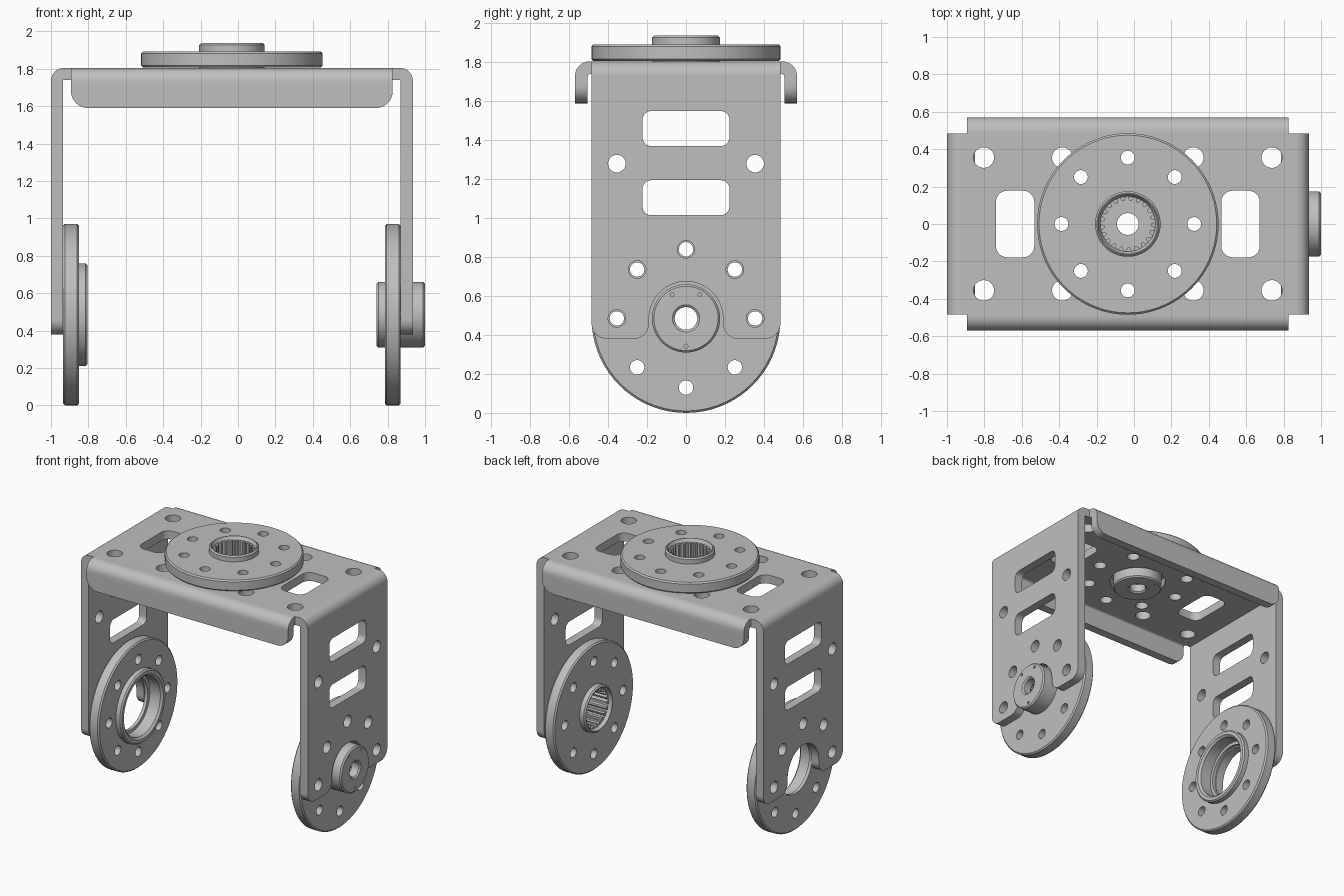
import bpy, bmesh
from math import pi, cos, sin, tan, atan2, radians
from mathutils import Vector

cube = bpy.data.objects.get("Cube")
if cube:
    bpy.data.objects.remove(cube, do_unlink=True)

COLOR = (0.52, 0.52, 0.52, 1)
metal = bpy.data.materials.new("light grey metal")
metal.use_nodes = True
metal.diffuse_color = COLOR
metal.node_tree.nodes["Principled BSDF"].inputs["Base Color"].default_value = COLOR

MID = -0.033          # middle of the bracket in x
T = 0.065             # sheet thickness
AXLE = 0.485          # height of the horn axles, also the horn radius
BOLT = 0.355          # bolt circle radius
AXES = {"x": lambda u, v, w: (w, u, v),
        "y": lambda u, v, w: (u, w, v),
        "z": lambda u, v, w: (u, v, w)}


def fillet(corners, steps=8):
    """Outline from (u, v) or (u, v, radius) corners."""
    out = []
    for i, c in enumerate(corners):
        p = Vector(c[:2])
        if len(c) == 2:
            out.append(p)
            continue
        a = (Vector(corners[i - 1][:2]) - p).normalized()
        b = (Vector(corners[(i + 1) % len(corners)][:2]) - p).normalized()
        half = a.angle(b) / 2
        centre = p + (a + b).normalized() * c[2] / sin(half)
        s = p + a * c[2] / tan(half) - centre
        e = p + b * c[2] / tan(half) - centre
        turn = atan2(s.x * e.y - s.y * e.x, s.dot(e))
        start = atan2(s.y, s.x)
        for k in range(steps + 1):
            t = start + turn * k / steps
            out.append(centre + Vector((cos(t), sin(t))) * c[2])
    return out


def circle(u, v, r, n=32):
    return [(u + r * cos(2 * pi * k / n), v + r * sin(2 * pi * k / n)) for k in range(n)]


def rectangle(u0, u1, v0, v1, r):
    return fillet([(u0, v0, r), (u1, v0, r), (u1, v1, r), (u0, v1, r)])


def ring(u, v, r, angles=range(0, 360, 45)):
    return [circle(u + BOLT * cos(radians(a)), v + BOLT * sin(radians(a)), r) for a in angles]


def finish(name, bm):
    bmesh.ops.recalc_face_normals(bm, faces=bm.faces)
    mesh = bpy.data.meshes.new(name)
    bm.to_mesh(mesh)
    bm.free()
    mesh.materials.append(metal)
    obj = bpy.data.objects.new(name, mesh)
    bpy.context.collection.objects.link(obj)
    return obj


def prisms(name, parts, axis):
    """Extrude each (outline, low, high) along an axis into one object."""
    bm = bmesh.new()
    for outline, lo, hi in parts:
        low = [bm.verts.new(AXES[axis](p[0], p[1], lo)) for p in outline]
        high = [bm.verts.new(AXES[axis](p[0], p[1], hi)) for p in outline]
        bm.faces.new(low[::-1])
        bm.faces.new(high)
        for k in range(len(low)):
            j = (k + 1) % len(low)
            bm.faces.new((low[k], low[j], high[j], high[k]))
    return finish(name, bm)


def lathe(name, profile):
    """Revolve a closed (radius, z) profile around z."""
    bm = bmesh.new()
    verts = [bm.verts.new((r, 0, z)) for r, z in profile]
    edges = [bm.edges.new((verts[k - 1], verts[k])) for k in range(len(verts))]
    bmesh.ops.spin(bm, geom=verts + edges, cent=(0, 0, 0), axis=(0, 0, 1),
                   angle=2 * pi, steps=72, use_merge=True)
    bmesh.ops.remove_doubles(bm, verts=bm.verts, dist=1e-5)
    return finish(name, bm)


def cut(obj, parts, axis):
    cutter = prisms("cutter", parts, axis)
    cutter.hide_render = True
    mod = obj.modifiers.new("holes", "BOOLEAN")
    mod.operation, mod.solver, mod.object = "DIFFERENCE", "EXACT", cutter
    bpy.context.view_layer.objects.active = obj
    bpy.ops.object.modifier_apply(modifier=mod.name)
    bpy.data.objects.remove(cutter, do_unlink=True)


def smooth(obj):
    bpy.ops.object.select_all(action="DESELECT")
    obj.select_set(True)
    bpy.context.view_layer.objects.active = obj
    bpy.ops.object.shade_smooth_by_angle(angle=radians(30))


parts = []

# Top plate with the bends into both legs
arch = fillet([(-1, 1.73), (-1, 1.805, 0.07), (0.935, 1.805, 0.07), (0.935, 1.73),
               (0.87, 1.73), (0.87, 1.74), (-0.935, 1.74), (-0.935, 1.73)])
top_plate = prisms("top_plate", [(arch, -AXLE, AXLE)], "y")
holes = ring(MID, 0, 0.045) + [circle(MID, 0, 0.2, 48)]
for s in (-1, 1):
    x = sorted((MID + s * 0.5, MID + s * 0.705))
    holes.append(rectangle(x[0], x[1], -0.178, 0.178, 0.06))
    for y in (-BOLT, BOLT):
        holes += [circle(MID + s * 0.77, y, 0.055), circle(MID + s * 0.35, y, 0.055)]
cut(top_plate, [(h, 1.6, 2) for h in holes], "z")
parts.append(top_plate)

# Legs with an open notch for the hub, bolt holes and slots
half_leg = [(AXLE, 1.73), (AXLE, 0.38, 0.08), (0.19, 0.38, 0.08), (0.19, 0.675, 0.1899)]
leg_outline = fillet(half_leg + [(-c[0],) + c[1:] for c in reversed(half_leg)], 12)
leg_holes = ring(0, AXLE, 0.045, range(0, 181, 45))
leg_holes += [circle(s * BOLT, 1.28, 0.045) for s in (-1, 1)]
leg_holes += [rectangle(-0.223, 0.223, z, z + 0.18, 0.045) for z in (1.015, 1.37)]
for name, x in (("right_leg", -1), ("left_leg", 0.935 - T)):
    leg = prisms(name, [(leg_outline, x, x + T)], "x")
    cut(leg, [(h, x - 0.1, x + T + 0.1) for h in leg_holes], "x")
    parts.append(leg)

# Folded flanges at the front and back
x0, x1 = MID - 0.86, MID + 0.86
skirt = fillet([(x0, 1.70), (x1, 1.70), (x1, 1.59, 0.09), (x0, 1.59, 0.09)])
bend = [(0.48, 1.805), (0.57, 1.805, 0.075), (0.57, 1.70),
        (0.505, 1.70), (0.505, 1.74, 0.015), (0.48, 1.74)]
for name, s in (("front_flange", -1), ("back_flange", 1)):
    outline = fillet([(s * c[0],) + c[1:] for c in bend])
    parts.append(prisms(name + "_bend", [(outline, x0, x1)], "x"))
    parts.append(prisms(name, [(skirt, *sorted((s * 0.505, s * 0.57)))], "y"))

# Splined drive horns: disc, raised collar, hub behind
B = 0.01
drive_profile = [(0.058, -0.12), (0.07, -0.13), (0.165, -0.13), (0.175, -0.12), (0.175, 0),
                 (AXLE - B, 0), (AXLE, B), (AXLE, 0.085 - B), (AXLE - B, 0.085),
                 (0.175, 0.085), (0.175, 0.12), (0.165, 0.13), (0.16, 0.13),
                 (0.147, 0.105), (0.125, 0.105), (0.125, -0.06), (0.058, -0.06)]
TEETH = 21
spline = []
for k in range(TEETH * 4):
    r = 0.146 if k % 4 < 2 else 0.122
    a = 2 * pi * k / (TEETH * 4)
    spline.append((r * cos(a), r * sin(a)))
pins = [circle(0.142 * cos(radians(a)), 0.142 * sin(radians(a)), 0.01, 12)
        for a in (-30, 30, 180)]
for name, place, turn in (("left_drive_horn", (0.87, 0, AXLE), (0, -pi / 2, 0)),
                          ("top_drive_horn", (MID, 0, 1.807), (0, 0, pi / 2))):
    horn = lathe(name, drive_profile)
    cut(horn, [(h, -0.1, 0.2) for h in ring(0, 0, 0.037)]
        + [(spline, -0.055, 0.2)] + [(p, -0.2, -0.1) for p in pins], "z")
    horn.location, horn.rotation_euler = place, turn
    parts.append(horn)

# Idler horn: disc with a wide stepped bore
idler_profile = [(0.2, 0), (AXLE - B, 0), (AXLE, B), (AXLE, 0.085 - B), (AXLE - B, 0.085),
                 (0.275, 0.085), (0.275, 0.12), (0.265, 0.13), (0.24, 0.13),
                 (0.225, 0.115), (0.225, 0.025), (0.2, 0.025)]
idler = lathe("right_idler_horn", idler_profile)
cut(idler, [(h, -0.1, 0.2) for h in ring(0, 0, 0.037)], "z")
idler.location, idler.rotation_euler = (-0.935, 0, AXLE), (0, pi / 2, 0)
parts.append(idler)

for part in parts:
    smooth(part)
